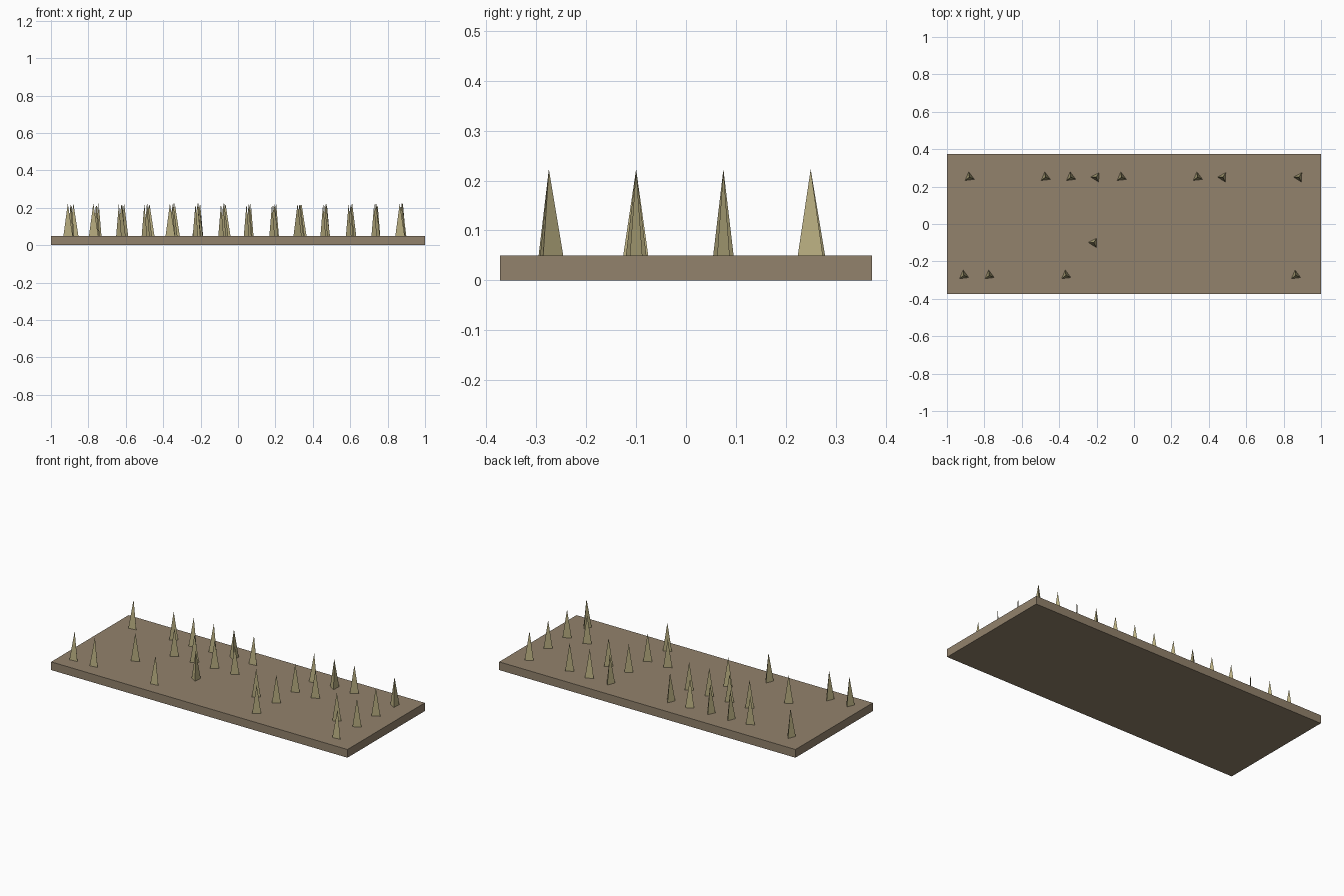
import bpy, bmesh
from math import sin, cos, radians

old = bpy.data.objects.get("Cube")
if old:
    bpy.data.objects.remove(old, do_unlink=True)


def make_material(name, rgb):
    mat = bpy.data.materials.new(name)
    mat.use_nodes = True
    color = (*rgb, 1.0)
    mat.diffuse_color = color
    mat.node_tree.nodes["Principled BSDF"].inputs["Base Color"].default_value = color
    return mat


def make_object(name, bm, mat):
    mesh = bpy.data.meshes.new(name)
    bm.to_mesh(mesh)
    bm.free()
    mesh.materials.append(mat)
    obj = bpy.data.objects.new(name, mesh)
    bpy.context.collection.objects.link(obj)
    return obj


earth = make_material("brown earth", (0.288, 0.223, 0.150))
straw = make_material("dry straw", (0.48, 0.42, 0.215))

TOP = 0.05      # ground surface
HEIGHT = 0.173  # blade height
RADIUS = 0.029  # tuft base radius
HALF = 0.025    # half width of a flat blade


def add_tuft(bm, x, y, turn):
    """Slim three-sided spike standing on the ground."""
    tip = bm.verts.new((x, y, TOP + HEIGHT))
    base = []
    for k in range(3):
        a = radians(turn + 120 * k)
        base.append(bm.verts.new((x + RADIUS * cos(a), y + RADIUS * sin(a), TOP)))
    for k in range(3):
        bm.faces.new((base[k], base[(k + 1) % 3], tip))
    bm.faces.new(base[::-1])


def add_blade(bm, x, y, turn):
    """Single upright flat triangle."""
    dx, dy = HALF * cos(radians(turn)), HALF * sin(radians(turn))
    bm.faces.new([bm.verts.new(p) for p in (
        (x - dx, y - dy, TOP), (x + dx, y + dy, TOP), (x, y, TOP + HEIGHT))])


# Ground slab
bm = bmesh.new()
bmesh.ops.create_cube(bm, size=1.0)
for v in bm.verts:
    v.co = (v.co.x * 2.0, v.co.y * 0.746, (v.co.z + 0.5) * TOP)
make_object("ground_slab", bm, earth)

# Each letter picks the shape and turn of one plant in its row
kinds = {
    "A": (add_tuft, 97),
    "B": (add_tuft, 57),
    "F": (add_blade, 30),
    "L": (add_blade, 125),
}
rows = [
    ("front_grass_row", -0.275, -0.910, 0.1365, "AALLALLLLFLLLA"),
    ("front_middle_grass_row", -0.100, -0.895, 0.1360, "LLFLLBLLFFLLFF"),
    ("back_middle_grass_row", 0.075, -0.890, 0.1360, "LLLFFFFLLFFLLF"),
    ("back_grass_row", 0.250, -0.880, 0.1355, "ALFAABALLABFLB"),
]
for name, y, start, step, pattern in rows:
    bm = bmesh.new()
    for i, letter in enumerate(pattern):
        build, turn = kinds[letter]
        build(bm, start + step * i, y, turn)
    make_object(name, bm, straw)
